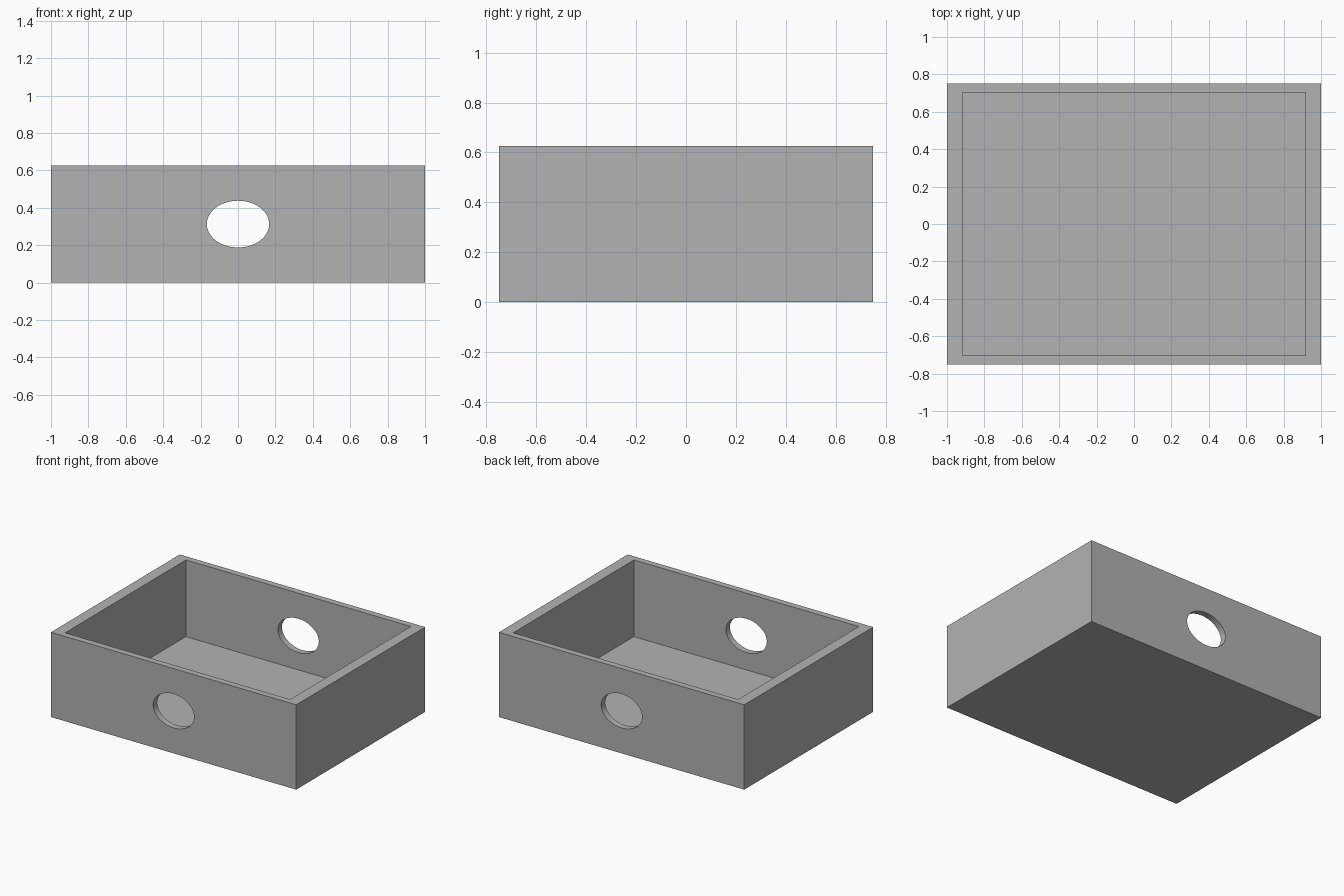
import bpy
import math

if "Cube" in bpy.data.objects:
    bpy.data.objects.remove(bpy.data.objects["Cube"], do_unlink=True)

WIDTH, DEPTH, HEIGHT = 2.0, 1.5, 0.625
SIDE_WALL, END_WALL, FLOOR = 0.083, 0.047, 0.06

grey = bpy.data.materials.new("plain grey")
grey.use_nodes = True
colour = (0.448, 0.448, 0.448, 1)
grey.diffuse_color = colour
grey.node_tree.nodes["Principled BSDF"].inputs["Base Color"].default_value = colour


def add_block(name, size, bottom):
    bpy.ops.mesh.primitive_cube_add(size=1, location=(0, 0, bottom + size[2] / 2))
    block = bpy.context.object
    block.name = name
    block.scale = size
    bpy.ops.object.transform_apply(location=True, rotation=True, scale=True)
    block.data.materials.append(grey)
    return block


def cut(target, cutter):
    """Subtract the cutter from the target, then discard it."""
    cutter.hide_render = True
    mod = target.modifiers.new("cut", 'BOOLEAN')
    mod.operation = 'DIFFERENCE'
    mod.solver = 'EXACT'
    mod.object = cutter
    bpy.ops.object.select_all(action='DESELECT')
    bpy.context.view_layer.objects.active = target
    target.select_set(True)
    bpy.ops.object.modifier_apply(modifier=mod.name)
    bpy.data.objects.remove(cutter, do_unlink=True)


# Open tray: outer block hollowed from above
tray = add_block("open_tray", (WIDTH, DEPTH, HEIGHT), 0)
cavity = add_block("cavity_cutter",
                   (WIDTH - 2 * SIDE_WALL, DEPTH - 2 * END_WALL, HEIGHT), FLOOR)
cut(tray, cavity)

# Oval hole through the front and back walls
bpy.ops.mesh.primitive_cylinder_add(vertices=64, radius=1, depth=2 * DEPTH,
                                    location=(0, 0, HEIGHT / 2),
                                    rotation=(math.pi / 2, 0, 0))
hole = bpy.context.object
hole.name = "oval_hole_cutter"
hole.scale = (WIDTH / 12, HEIGHT / 5, 1)
bpy.ops.object.transform_apply(location=True, rotation=True, scale=True)
hole.data.materials.append(grey)
cut(tray, hole)

# Smooth hole rims, crisp box edges
bpy.ops.object.shade_smooth_by_angle(angle=math.radians(30))
